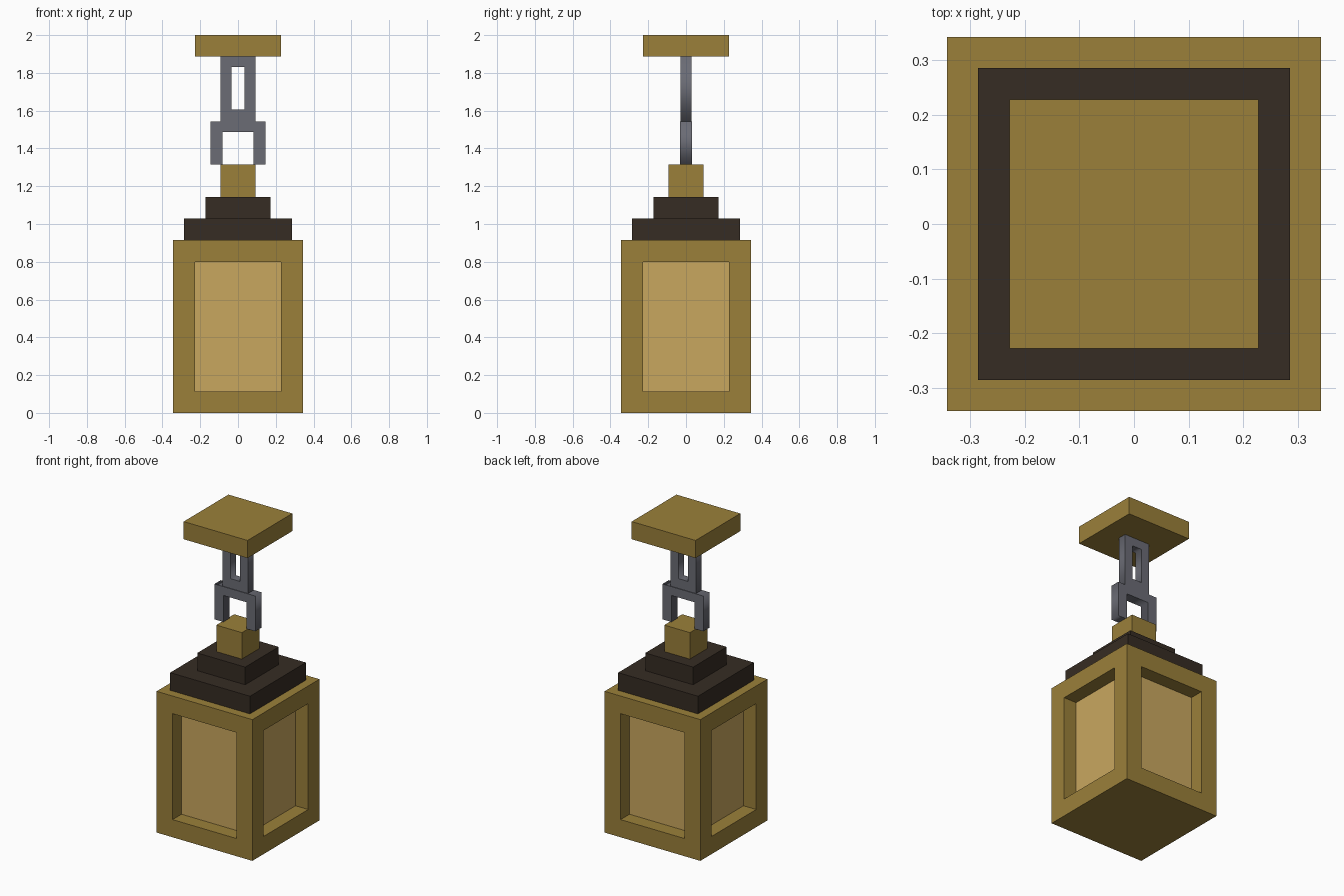
import bpy
import bmesh

if "Cube" in bpy.data.objects:
    bpy.data.objects.remove(bpy.data.objects["Cube"])

U = 2 / 35  # modelling grid step


def material(name, rgb):
    """Flat material from 0-255 sRGB values."""
    lin = [(c / 255 / 12.92) if c / 255 <= 0.04045 else ((c / 255 + 0.055) / 1.055) ** 2.4 for c in rgb]
    m = bpy.data.materials.new(name)
    m.diffuse_color = (*lin, 1)
    m.use_nodes = True
    m.node_tree.nodes["Principled BSDF"].inputs["Base Color"].default_value = m.diffuse_color
    return m


gold = material("aged_gold", (155, 128, 58))
pane = material("warm_pane", (201, 167, 95))
dark = material("dark_wood", (54, 44, 35))
iron = material("grey_iron", (107, 108, 117))


def add_object(name, bm, *mats):
    bmesh.ops.recalc_face_normals(bm, faces=bm.faces[:])
    me = bpy.data.meshes.new(name)
    bm.to_mesh(me)
    bm.free()
    for m in mats:
        me.materials.append(m)
    ob = bpy.data.objects.new(name, me)
    bpy.context.collection.objects.link(ob)
    return ob


def box_mesh(half, z0, z1):
    """Square block centred on the z axis."""
    bm = bmesh.new()
    bmesh.ops.create_cube(bm, size=1)
    for v in bm.verts:
        v.co.x *= 2 * half
        v.co.y *= 2 * half
        v.co.z = z0 if v.co.z < 0 else z1
    return bm


def link(name, outline, depth, hole=None):
    """Chain link: an x-z outline, with an optional hole, given thickness in y."""
    cu = bpy.data.curves.new(name, 'CURVE')
    cu.dimensions = '2D'
    cu.fill_mode = 'BOTH'
    cu.extrude = depth
    for loop in (outline, hole):
        if loop:
            sp = cu.splines.new('POLY')
            sp.points.add(len(loop) - 1)
            for p, (x, z) in zip(sp.points, loop):
                p.co = (x, z, 0, 1)
            sp.use_cyclic_u = True
    tmp = bpy.data.objects.new(name + "_profile", cu)
    bpy.context.collection.objects.link(tmp)
    bpy.context.view_layer.update()
    me = bpy.data.meshes.new_from_object(tmp.evaluated_get(bpy.context.evaluated_depsgraph_get()))
    bpy.data.objects.remove(tmp)
    bm = bmesh.new()
    bm.from_mesh(me)
    bpy.data.meshes.remove(me)
    bmesh.ops.remove_doubles(bm, verts=bm.verts[:], dist=1e-5)
    for v in bm.verts:  # stand the flat profile upright
        x, z, y = v.co
        v.co = (x, -y, z)
    return add_object(name, bm, iron)


def rect(h, z0, z1):
    return [(-h, z0), (h, z0), (h, z1), (-h, z1)]


# Lantern body with a recessed pane on each side
bm = box_mesh(6 * U, 0, 16 * U)
bm.normal_update()
sides = [f for f in bm.faces if abs(f.normal.z) < 0.5]
bmesh.ops.inset_individual(bm, faces=sides, thickness=2 * U, use_even_offset=True)
for f in bmesh.ops.extrude_discrete_faces(bm, faces=sides)["faces"]:
    f.normal_update()
    bmesh.ops.translate(bm, verts=f.verts[:], vec=f.normal * -1.6 * U)
    f.material_index = 1
add_object("lantern_body", bm, gold, pane)

# Stepped cap, top knob and ceiling plate
for name, half, z0, z1, mat in (
    ("lower_cap", 5, 16, 18, dark),
    ("upper_cap", 3, 18, 20, dark),
    ("top_knob", 1.6, 20, 23, gold),
    ("ceiling_plate", 4, 33, 35, gold),
):
    add_object(name, box_mesh(half * U, z0 * U, z1 * U), mat)

# Chain: an open lower link and a closed upper link
lo, mid, hi = 23 * U, 27 * U, 33 * U
link("lower_link", [(-0.146, lo), (-0.082, lo), (-0.082, 1.486), (0.082, 1.486),
                    (0.082, lo), (0.146, lo), (0.146, mid), (-0.146, mid)], 0.032)
link("upper_link", rect(0.0915, mid, hi), 0.028, rect(0.034, 1.606, 1.83))
